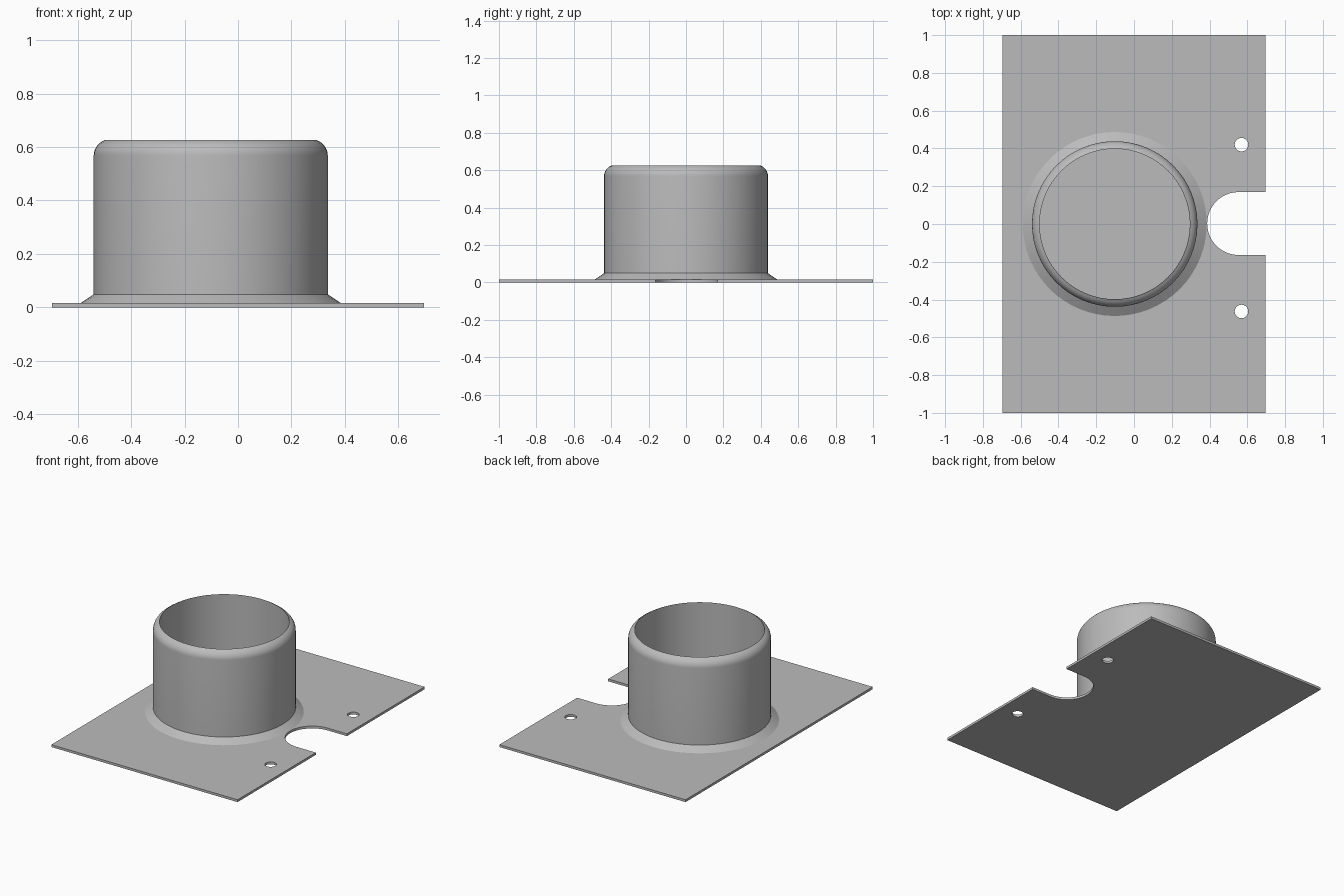
import bpy, bmesh, math

if "Cube" in bpy.data.objects:
    bpy.data.objects.remove(bpy.data.objects["Cube"])

PLATE_TOP = 0.016
CX, SEG = -0.102, 64

metal = bpy.data.materials.new("plain grey")
metal.diffuse_color = (0.5, 0.5, 0.5, 1)
metal.use_nodes = True
metal.node_tree.nodes["Principled BSDF"].inputs["Base Color"].default_value = metal.diffuse_color


def arc(cx, cy, r, a0, a1, n):
    """Points along an arc, angles in degrees."""
    step = math.radians(a1 - a0) / n
    return [(cx + r * math.cos(math.radians(a0) + i * step),
             cy + r * math.sin(math.radians(a0) + i * step)) for i in range(n + 1)]


# Base plate: outline with a round-ended slot, plus two bolt holes
outline = [(0.697, 0.169), (0.697, 1), (-0.697, 1), (-0.697, -1), (0.697, -1), (0.697, -0.164)]
outline += arc(0.554, 0.0025, 0.1665, 270, 90, 24)
holes = [arc(0.569, y, 0.036, 0, 360, 20)[:-1] for y in (0.42, -0.463)]

curve = bpy.data.curves.new("base_plate", 'CURVE')
curve.dimensions = '2D'
curve.fill_mode = 'BOTH'
curve.extrude = PLATE_TOP / 2
for points in [outline] + holes:
    spline = curve.splines.new('POLY')
    spline.points.add(len(points) - 1)
    for p, (x, y) in zip(spline.points, points):
        p.co = (x, y, 0, 1)
    spline.use_cyclic_u = True
plate = bpy.data.objects.new("base_plate", curve)
plate.location.z = PLATE_TOP / 2
bpy.context.collection.objects.link(plate)
bpy.context.view_layer.objects.active = plate
plate.select_set(True)
bpy.ops.object.convert(target='MESH')
plate = bpy.context.object
plate.data.materials.clear()
plate.data.materials.append(metal)
bm = bmesh.new()
bm.from_mesh(plate.data)
bmesh.ops.remove_doubles(bm, verts=bm.verts, dist=1e-5)
bmesh.ops.recalc_face_normals(bm, faces=bm.faces)
bm.to_mesh(plate.data)
bm.free()

# Open collar: welded flare, straight wall, rounded rim, inner wall
profile = [(0.487, PLATE_TOP), (0.438, 0.049)]
profile += arc(0.378, 0.568, 0.06, 0, 68, 8)
profile += [(0.398, 0.626), (0.398, PLATE_TOP)]
bm = bmesh.new()
rings = [[bm.verts.new((r * math.cos(math.tau * i / SEG), r * math.sin(math.tau * i / SEG), z))
          for i in range(SEG)] for r, z in profile]
for a, b in zip(rings, rings[1:]):
    for i in range(SEG):
        j = (i + 1) % SEG
        bm.faces.new((a[i], a[j], b[j], b[i]))
mesh = bpy.data.meshes.new("collar")
bm.to_mesh(mesh)
bm.free()
mesh.materials.append(metal)
collar = bpy.data.objects.new("collar", mesh)
collar.location.x = CX
bpy.context.collection.objects.link(collar)

bpy.ops.object.select_all(action='DESELECT')
for obj in (plate, collar):
    obj.select_set(True)
bpy.context.view_layer.objects.active = collar
bpy.ops.object.shade_smooth_by_angle(angle=math.radians(30))
